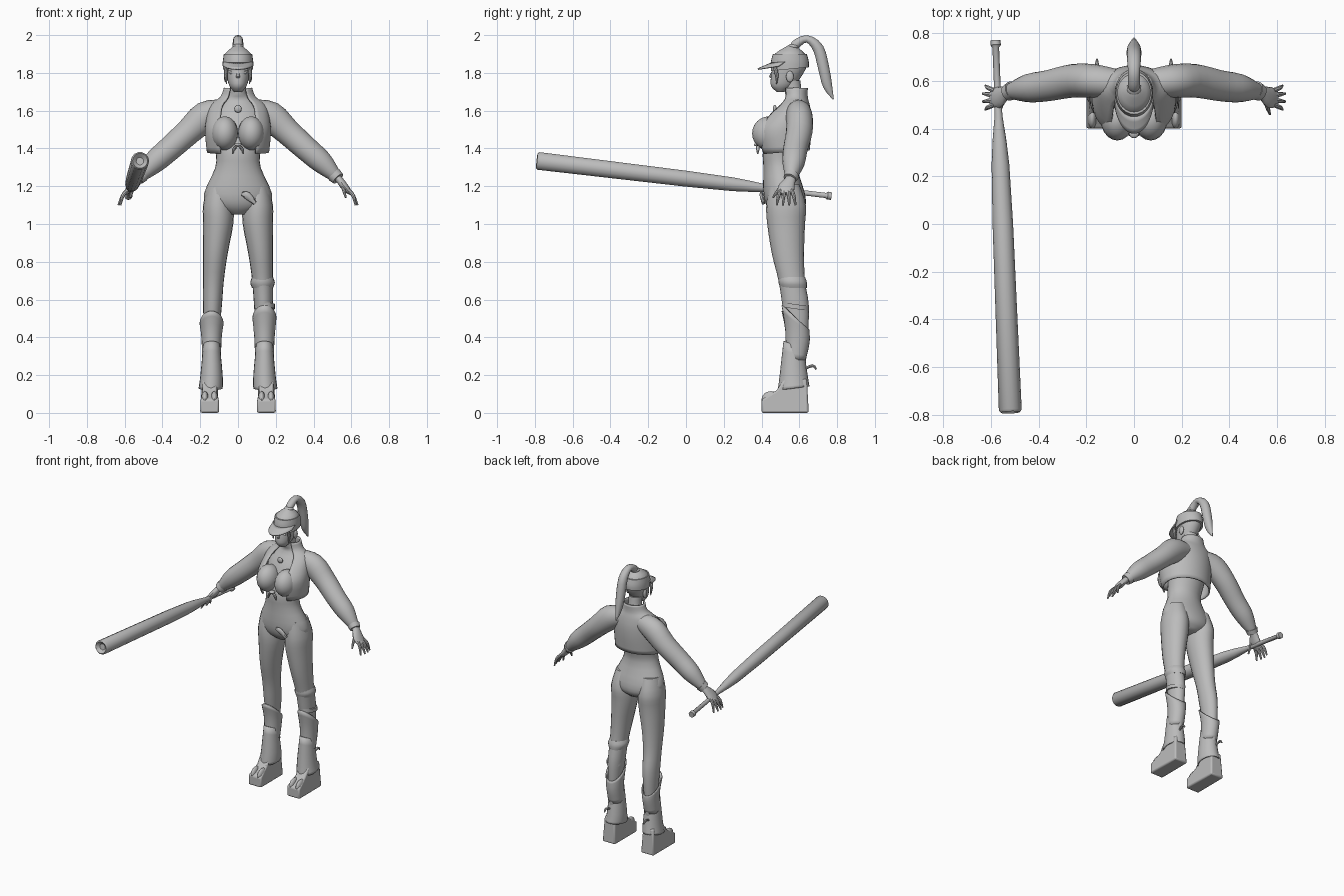
import bpy, bmesh, math
from mathutils import Vector

cube = bpy.data.objects.get("Cube")
if cube:
    bpy.data.objects.remove(cube)

GREY = (.5, .5, .5, 1)
grey = bpy.data.materials.new("plain grey")
grey.use_nodes = True
grey.diffuse_color = GREY
grey.node_tree.nodes["Principled BSDF"].inputs["Base Color"].default_value = GREY
parts = []
ACROSS, DEPTH = Vector((1, 0, 0)), Vector((0, 1, 0))


def finish(name, bm):
    bmesh.ops.recalc_face_normals(bm, faces=bm.faces)
    mesh = bpy.data.meshes.new(name)
    bm.to_mesh(mesh)
    bm.free()
    mesh.materials.append(grey)
    obj = bpy.data.objects.new(name, mesh)
    bpy.context.collection.objects.link(obj)
    parts.append(obj)
    return obj


def ring(x=0, y=0, z=0, wide=.01, deep=None, tilt=0):
    """One elliptical cross-section; it is round when deep is left out."""
    return (x, y, z, wide, wide if deep is None else deep, tilt)


def blend(before, start, end, after, t):
    """Catmull-Rom step between two neighbouring rings."""
    return [start_v + t / 2 * (end_v - a + t * (2 * a - 5 * start_v + 4 * end_v - b
                               + t * (3 * (start_v - end_v) + b - a)))
            for a, start_v, end_v, b in zip(before, start, end, after)]


def loft(name, rings, sides=20, axis=None, span=None, steps=3, mirror=1, thick=0):
    """Skin the rings: level ones, or square to the path when axis is given.
    A span in degrees leaves the skin open; thick makes a hollow shell."""
    padded = [rings[0], *rings, rings[-1]]
    if steps > 1:
        rings = [blend(*padded[i:i + 4], s / steps)
                 for i in range(len(rings) - 1) for s in range(steps)] + [rings[-1]]
    centres = [Vector(r[:3]) for r in rings]
    first, last = span or (0, 360)
    gaps = sides - 1 if span else sides
    bm = bmesh.new()
    loops = []
    for i, (c, r) in enumerate(zip(centres, rings)):
        u, v = ACROSS, DEPTH
        if axis:
            path = centres[-1] - centres[0]
            if steps > 1:
                path = centres[min(i + 1, len(rings) - 1)] - centres[max(i - 1, 0)]
            v = path.cross(axis).normalized()
            u = v.cross(path).normalized()
        loop = []
        for k in range(sides):
            angle = math.radians(first + (last - first) * k / gaps)
            p = c + u * r[3] * math.cos(angle) + v * r[4] * math.sin(angle)
            p.z += r[5] * math.sin(angle)
            loop.append(bm.verts.new((p.x * mirror, p.y, p.z)))
        loops.append(loop)
    for low, high in zip(loops, loops[1:]):
        for k in range(gaps):
            m = (k + 1) % sides
            bm.faces.new((low[k], low[m], high[m], high[k]))
    if not thick:
        bm.faces.new(loops[0])
        bm.faces.new(loops[-1])
    obj = finish(name, bm)
    if thick:
        shell = obj.modifiers.new("thickness", "SOLIDIFY")
        shell.thickness, shell.offset = thick, 0
    return obj


def ball(name, centre, radii, mirror=1):
    bm = bmesh.new()
    bmesh.ops.create_uvsphere(bm, u_segments=20, v_segments=12, radius=1)
    for v in bm.verts:
        v.co = Vector([c + r * p for c, r, p in zip(centre, radii, v.co)])
        v.co.x *= mirror
    return finish(name, bm)


# Torso, from crotch to neck
loft("torso", [
    ring(y=.53, z=1.05, wide=.05, deep=.06), ring(y=.53, z=1.09, wide=.15, deep=.1),
    ring(y=.52, z=1.16, wide=.18, deep=.11), ring(y=.5, z=1.3, wide=.12, deep=.09),
    ring(y=.51, z=1.4, wide=.12, deep=.1), ring(y=.56, z=1.56, wide=.14, deep=.09),
    ring(y=.58, z=1.65, wide=.08, deep=.05), ring(y=.57, z=1.69, wide=.045),
    ring(y=.56, z=1.76, wide=.045)], sides=28)
loft("belt_end", [ring(x=.02, y=.4, z=1.16), ring(x=.05, y=.4, z=1.15, wide=.01, deep=.02),
                  ring(x=.09, y=.41, z=1.11)], sides=8, axis=DEPTH)

# Cropped open jacket with its collar
loft("jacket", [
    ring(y=.52, z=1.38, wide=.16, deep=.13, tilt=.01), ring(y=.51, z=1.49, wide=.17, deep=.15),
    ring(y=.54, z=1.57, wide=.16, deep=.12), ring(y=.57, z=1.63, wide=.14, deep=.08),
    ring(y=.58, z=1.67, wide=.09, deep=.06), ring(y=.58, z=1.72, wide=.07, deep=.06)],
    sides=36, span=(-55, 235), thick=.01)
ball("pendant", centre=(0, .47, 1.61), radii=(.02, .01, .02))
ball("front_knot", centre=(0, .38, 1.42), radii=(.02, .02, .01))

# Head, cap and ponytail
loft("head", [
    ring(y=.5, z=1.7, wide=.02), ring(y=.51, z=1.73, wide=.045, deep=.06),
    ring(y=.53, z=1.78, wide=.06, deep=.08), ring(y=.55, z=1.84, wide=.07, deep=.09),
    ring(y=.55, z=1.9, wide=.07, deep=.08), ring(y=.56, z=1.95, wide=.01)], sides=24)
loft("nose", [ring(y=.46, z=1.81, wide=.005), ring(y=.45, z=1.78),
              ring(y=.46, z=1.77, wide=.005)], sides=8)
ball("mouth", centre=(0, .46, 1.745), radii=(.02, .01, .004))
loft("cap_band", [ring(y=.55, z=1.82, wide=.08, deep=.1, tilt=.01),
                  ring(y=.55, z=1.86, wide=.08, deep=.1),
                  ring(y=.55, z=1.9, wide=.075, deep=.09)], sides=28)
loft("cap_brim", [ring(y=.55, z=1.86, wide=.08, deep=.1, tilt=.01),
                  ring(y=.53, z=1.84, wide=.08, deep=.15, tilt=.02)],
     span=(-165, -15), thick=.008)
loft("ponytail", [
    ring(y=.57, z=1.92, wide=.02), ring(y=.58, z=1.95, wide=.025),
    ring(y=.64, z=1.98, wide=.025, deep=.02), ring(y=.7, z=1.93, wide=.03),
    ring(y=.73, z=1.82, wide=.03), ring(y=.75, z=1.73, wide=.02, deep=.025),
    ring(y=.78, z=1.66, wide=.003)], sides=14, axis=ACROSS)
ball("hair_tie", centre=(0, .57, 1.94), radii=(.03, .03, .015))

shoe_outline = [(.4, 0), (.4, .07), (.48, .12), (.52, .18), (.64, .18), (.65, 0)]

for mirror, label in ((1, "left"), (-1, "right")):
    # Face, side hair and bust
    ball(label + "_ear", (.065, .55, 1.78), (.01, .02, .03), mirror)
    ball(label + "_eye", (.03, .47, 1.8), (.015, .006, .007), mirror)
    loft(label + "_side_lock", [ring(x=.06, y=.47, z=1.83), ring(x=.065, y=.48, z=1.79),
                                ring(x=.06, y=.48, z=1.74, wide=.002)], sides=8, mirror=mirror)
    ball(label + "_bust", (.07, .44, 1.48), (.07, .09, .09), mirror)
    loft(label + "_jacket_tie", [ring(y=.38, z=1.42), ring(x=.02, y=.38, z=1.4),
                                 ring(x=.03, y=.38, z=1.37, wide=.003)], sides=8, mirror=mirror)

    # Puffed sleeve with a cuff
    loft(label + "_sleeve", [
        ring(x=.08, y=.59, z=1.6, wide=.06), ring(x=.17, y=.6, z=1.57, wide=.07, deep=.08),
        ring(x=.26, y=.6, z=1.49, wide=.07), ring(x=.36, y=.58, z=1.4, wide=.065),
        ring(x=.44, y=.57, z=1.33, wide=.06), ring(x=.5, y=.56, z=1.27, wide=.04),
        ring(x=.52, y=.56, z=1.25, wide=.03)], axis=DEPTH, mirror=mirror)
    loft(label + "_cuff", [ring(x=.51, y=.56, z=1.26, wide=.04),
                           ring(x=.53, y=.55, z=1.24, wide=.035)],
         axis=DEPTH, steps=1, mirror=mirror)

    # Hand with fanned fingers
    loft(label + "_palm", [
        ring(x=.51, y=.56, z=1.26, wide=.025, deep=.02), ring(x=.54, y=.55, z=1.23, wide=.03, deep=.02),
        ring(x=.57, y=.53, z=1.19, wide=.045, deep=.02),
        ring(x=.6, y=.53, z=1.16, wide=.035, deep=.01)], sides=14, axis=DEPTH, mirror=mirror)
    for k, finger in enumerate(("index", "middle", "ring", "little")):
        spread = k / 3 - .5
        loft(f"{label}_{finger}_finger", [
            ring(x=.585, y=.53 + .06 * spread, z=1.18), ring(x=.61, y=.53 + .08 * spread, z=1.15),
            ring(x=.635 - .05 * spread ** 2, y=.53 + .1 * spread, z=1.1, wide=.005)],
            sides=8, axis=DEPTH, mirror=mirror)
    loft(label + "_thumb", [ring(x=.555, y=.53, z=1.21, wide=.015), ring(x=.56, y=.49, z=1.18),
                            ring(x=.57, y=.46, z=1.14, wide=.005)],
         sides=8, axis=ACROSS, mirror=mirror)

    # Leg
    loft(label + "_leg", [
        ring(x=.1, y=.52, z=1.21, wide=.06, deep=.08), ring(x=.105, y=.53, z=1.1, wide=.08, deep=.105),
        ring(x=.105, y=.53, z=1, wide=.08, deep=.1), ring(x=.12, y=.54, z=.84, wide=.065, deep=.085),
        ring(x=.13, y=.56, z=.7, wide=.055, deep=.07), ring(x=.135, y=.58, z=.57, wide=.05, deep=.07),
        ring(x=.14, y=.59, z=.4, wide=.04, deep=.055),
        ring(x=.14, y=.58, z=.15, wide=.035, deep=.045)], mirror=mirror)

    # Slanted boot shaft and flared shin flap
    loft(label + "_boot_shaft", [
        ring(x=.14, y=.58, z=.49 + .015 * mirror, wide=.06, deep=.07, tilt=-.065),
        ring(x=.14, y=.59, z=.4, wide=.05, deep=.06, tilt=-.03),
        ring(x=.14, y=.58, z=.28, wide=.045, deep=.05)], mirror=mirror, thick=.008)
    loft(label + "_shin_flap", [
        ring(x=.14, y=.57, z=.36, wide=.04, deep=.05, tilt=-.02),
        ring(x=.14, y=.57, z=.2, wide=.055, deep=.07),
        ring(x=.145, y=.57, z=.13, wide=.06, deep=.08, tilt=.01)], mirror=mirror, thick=.008)

    # Platform shoe, narrowed above the sole, with two toe caps and a heel loop
    bm = bmesh.new()
    face = bm.faces.new([bm.verts.new((.1 * mirror, y, z)) for y, z in shoe_outline])
    for v in bmesh.ops.extrude_face_region(bm, geom=[face])["geom"]:
        if isinstance(v, bmesh.types.BMVert):
            v.co.x += .1 * mirror
    for v in bm.verts:
        if v.co.z > .1:
            v.co.x += (.15 * mirror - v.co.x) * .2
    rounding = finish(label + "_shoe", bm).modifiers.new("rounding", "BEVEL")
    rounding.width, rounding.segments = .01, 2
    for place, x in (("inner", .125), ("outer", .175)):
        ball(f"{label}_{place}_toe_cap", (x, .45, .07), (.02, .05, .045), mirror)
    loft(label + "_heel_loop", [ring(x=.15, y=.62, z=.23, wide=.006), ring(x=.155, y=.67, z=.25, wide=.008),
                                ring(x=.155, y=.69, z=.23, wide=.004)],
         sides=8, axis=ACROSS, mirror=mirror)

# Folded knee band and shin strap, left leg only
loft("left_knee_band", [ring(x=.13, y=.56, z=.72, wide=.055, deep=.07),
                        ring(x=.13, y=.565, z=.69, wide=.065, deep=.075),
                        ring(x=.13, y=.57, z=.66, wide=.055, deep=.07)])
loft("left_shin_strap", [ring(x=.14, y=.58, z=z, wide=.055, deep=.07, tilt=-.01)
                         for z in (.575, .55)], steps=1)

# Bat: hollowed tip, long barrel, slim handle and knob on one sloping line
bat_shape = [(-.77, .02), (-.79, .04), (-.78, .048), (0, .043), (.25, .037), (.35, .029),
             (.45, .017), (.52, .014), (.74, .014), (.75, .022), (.77, .02)]
loft("bat", [ring(x=-.55 - .04 * y, y=y, z=1.24 - .12 * y, wide=radius) for y, radius in bat_shape],
     sides=14, axis=ACROSS, steps=1)

# Smooth shading with sharp creases kept
bpy.ops.object.select_all(action="DESELECT")
for obj in parts:
    obj.select_set(True)
bpy.context.view_layer.objects.active = parts[0]
bpy.ops.object.shade_smooth_by_angle(angle=math.radians(40))
